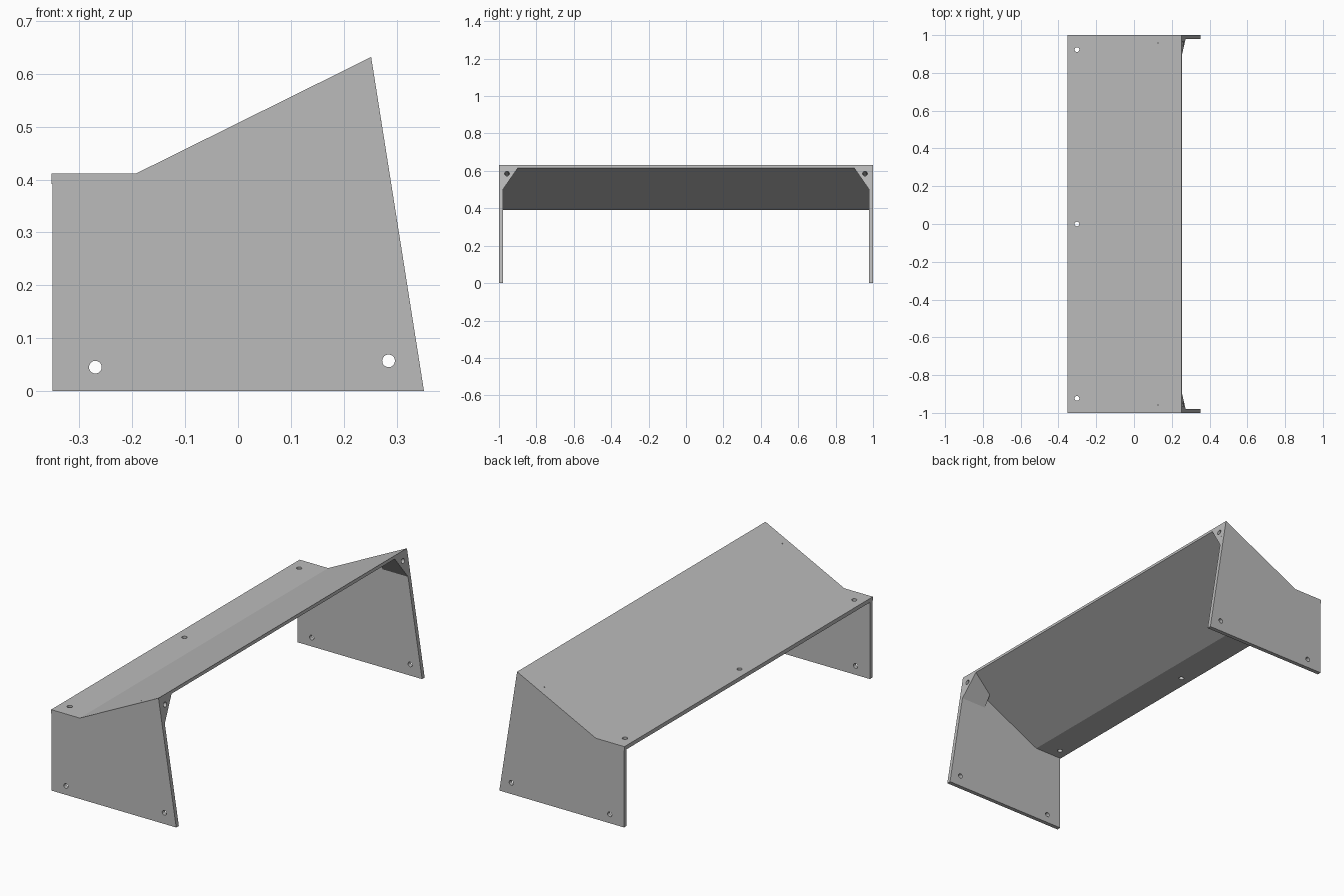
import bpy, bmesh
from math import pi
from mathutils import Matrix, Vector

cube = bpy.data.objects.get("Cube")
if cube:
    bpy.data.objects.remove(cube, do_unlink=True)

grey = bpy.data.materials.new("plain grey")
grey.use_nodes = True
grey.diffuse_color = (0.5, 0.5, 0.5, 1)
grey.node_tree.nodes["Principled BSDF"].inputs["Base Color"].default_value = (0.5, 0.5, 0.5, 1)

HALF, INNER = 1.0, 0.979
HOLE = 0.0125


def finish(bm, name):
    bmesh.ops.recalc_face_normals(bm, faces=bm.faces)
    mesh = bpy.data.meshes.new(name)
    bm.to_mesh(mesh)
    bm.free()
    mesh.materials.append(grey)
    ob = bpy.data.objects.new(name, mesh)
    bpy.context.collection.objects.link(ob)
    return ob


def extrude_profile(points, y0, y1):
    """Prism with an x-z outline running from y0 to y1."""
    bm = bmesh.new()
    face = bm.faces.new([bm.verts.new((x, y0, z)) for x, z in points])
    out = bmesh.ops.extrude_face_region(bm, geom=[face])
    verts = [v for v in out["geom"] if isinstance(v, bmesh.types.BMVert)]
    bmesh.ops.translate(bm, verts=verts, vec=(0, y1 - y0, 0))
    return bm


def drill(ob, holes):
    """Cut round holes given as (centre, axis, radius, length)."""
    bm = bmesh.new()
    for centre, axis, radius, length in holes:
        turn = Vector(axis).to_track_quat("Z", "Y").to_matrix().to_4x4()
        bmesh.ops.create_cone(bm, cap_ends=True, segments=32, radius1=radius, radius2=radius,
                              depth=length, matrix=Matrix.Translation(centre) @ turn)
    cutter = finish(bm, ob.name + "_cutter")
    cutter.hide_render = True
    cutter.hide_viewport = True
    mod = ob.modifiers.new("holes", "BOOLEAN")
    mod.operation = "DIFFERENCE"
    mod.solver = "EXACT"
    mod.object = cutter


# Folded top panel: flat strip at the back of the slope, rising to the raked edge
top = finish(extrude_profile([(-0.353, 0.412), (-0.192, 0.412), (0.252, 0.632),
                              (0.2545, 0.6165), (-0.1986, 0.392), (-0.353, 0.392)],
                             -HALF, HALF), "top_panel")
drill(top, [((-0.302, y, 0.4), (0, 0, 1), HOLE, 0.2) for y in (-0.923, 0, 0.923)]
      + [((0.127, y, 0.57), (0, 0, 1), 0.003, 0.2) for y in (-0.957, 0.957)])

# Side panels and corner blocks, one at each end
side_outline = [(-0.351, 0), (-0.351, 0.392), (-0.1986, 0.392), (0.2545, 0.6165), (0.352, 0)]
block_outline = [(0.13, 0.48), (0.13, 0.555), (0.2545, 0.6165), (0.2761, 0.48)]
rake = Vector((0.988, 0, 0.156))
for side, label in ((-1, "front"), (1, "back")):
    panel = finish(extrude_profile(side_outline, side * INNER, side * HALF), label + "_side_panel")
    drill(panel, [((x, side * 0.99, z), (0, 1, 0), 0.012, 0.1)
                  for x, z in ((-0.27, 0.045), (0.285, 0.057))])

    # Corner block: trimmed to a triangle by a diagonal cut
    bm = extrude_profile(block_outline, side * 0.88, side * INNER)
    cut = bmesh.ops.bisect_plane(bm, geom=bm.verts[:] + bm.edges[:] + bm.faces[:],
                                 plane_co=(0, side * INNER, 0.5),
                                 plane_no=(0, -side * 0.117, -0.081), clear_outer=True)
    bmesh.ops.holes_fill(bm, edges=[e for e in bm.edges if e.is_boundary])
    block = finish(bm, label + "_corner_block")
    mouth = Vector((0.2595, side * 0.957, 0.585))
    drill(block, [(mouth - rake * 0.04, rake, 0.0125, 0.12)])
